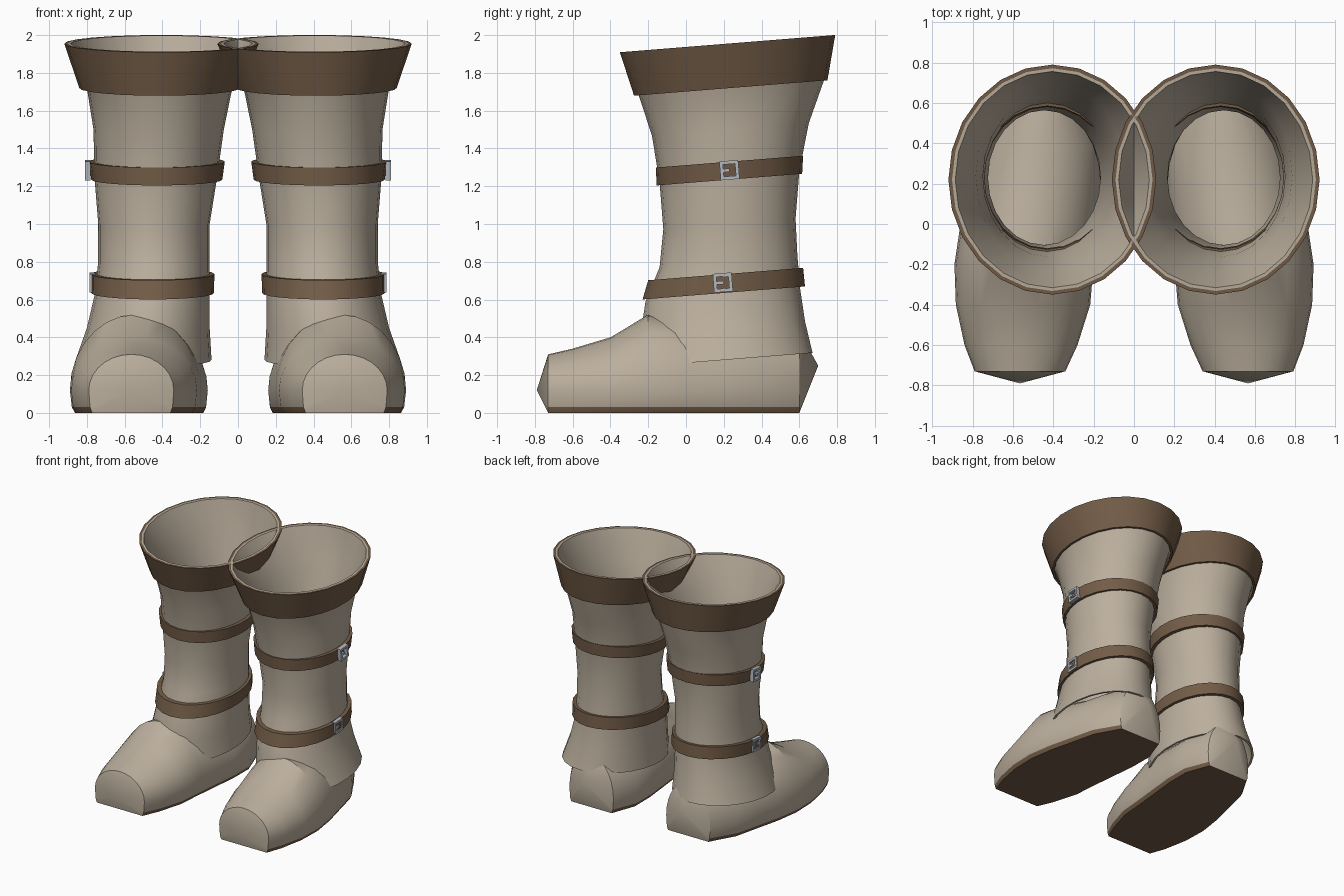
import bpy, bmesh
from math import sin, cos, pi, tau, radians, atan
from mathutils import Matrix, Vector

cube = bpy.data.objects.get("Cube")
if cube:
    bpy.data.objects.remove(cube, do_unlink=True)

SEGMENTS = 24
SLOPE = 0.08      # every ring of the leg rises slightly towards the back
WALL = 0.016


def make_material(name, rgb, metallic=0.0):
    mat = bpy.data.materials.new(name)
    mat.use_nodes = True
    color = (*rgb, 1.0)
    mat.diffuse_color = color
    bsdf = mat.node_tree.nodes["Principled BSDF"]
    bsdf.inputs["Base Color"].default_value = color
    bsdf.inputs["Roughness"].default_value = 0.8
    return mat


BEIGE = make_material("beige_leather", (0.50, 0.43, 0.34))
BROWN = make_material("brown_leather", (0.17, 0.107, 0.063))
SILVER = make_material("silver_metal", (0.45, 0.48, 0.52))


def finish(name, bm, materials, side, angle=40):
    """Mirror to the wanted side, fix normals and create the object."""
    for v in bm.verts:
        v.co.x *= side
    bmesh.ops.recalc_face_normals(bm, faces=bm.faces)
    mesh = bpy.data.meshes.new(name)
    bm.to_mesh(mesh)
    bm.free()
    for mat in materials:
        mesh.materials.append(mat)
    obj = bpy.data.objects.new(name, mesh)
    bpy.context.collection.objects.link(obj)
    bpy.ops.object.select_all(action="DESELECT")
    obj.select_set(True)
    bpy.context.view_layer.objects.active = obj
    bpy.ops.object.shade_smooth_by_angle(angle=radians(angle))
    return obj


def bridge(bm, a, b):
    n = len(a)
    for i in range(n):
        j = (i + 1) % n
        bm.faces.new((a[i], a[j], b[j], b[i]))


def tilted_ring(bm, z, cx, cy, rx, ry):
    ring = []
    for i in range(SEGMENTS):
        a = tau * i / SEGMENTS
        dy = ry * sin(a)
        ring.append(bm.verts.new((cx + rx * cos(a), cy + dy, z + SLOPE * dy)))
    return ring


def hollow_band(name, outer, wall, material, side):
    """Closed tube wall: outer rings upwards, then inner rings back down."""
    inner = [(z, cx, cy, rx - wall, ry - wall) for z, cx, cy, rx, ry in reversed(outer)]
    bm = bmesh.new()
    rings = [tilted_ring(bm, *row) for row in outer + inner]
    for k, ring in enumerate(rings):
        bridge(bm, ring, rings[(k + 1) % len(rings)])
    return finish(name, bm, [material], side)


def foot(name, stations, toe, heel, side):
    """Arched sections from toe to heel, closed with a fan at each end."""
    bm = bmesh.new()
    steps = 14
    section = [(-0.92, 0.0), (0.92, 0.0), (0.97, 0.03)]
    rings = []
    for y, cx, w, h in stations:
        ring = [bm.verts.new((cx + w * u, y, z)) for u, z in section]
        for i in range(steps + 1):
            a = pi * i / steps
            ring.append(bm.verts.new((cx + w * cos(a), y, 0.12 + (h - 0.12) * sin(a))))
        ring.append(bm.verts.new((cx - w * 0.97, y, 0.03)))
        rings.append(ring)
    for a, b in zip(rings, rings[1:]):
        bridge(bm, a, b)
    for ring, tip in ((rings[0], toe), (rings[-1], heel)):
        point = bm.verts.new(tip)
        for i in range(len(ring)):
            bm.faces.new((ring[i], ring[(i + 1) % len(ring)], point))
    # brown sole: every face close to the ground
    for f in bm.faces:
        f.material_index = int(all(v.co.z < 0.04 for v in f.verts))
    return finish(name, bm, [BEIGE, BROWN], side, 30)


def buckle(name, center, side):
    """Square frame of four bars with a short prong."""
    size, bar, depth = 0.1, 0.018, 0.03
    half = (size - bar) / 2
    bars = [(0, half, size, bar), (0, -half, size, bar),
            (half, 0, bar, size), (-half, 0, bar, size),
            (-half / 2, 0, half, bar)]
    place = Matrix.Translation(Vector(center)) @ Matrix.Rotation(atan(SLOPE), 4, "X")
    bm = bmesh.new()
    for y, z, sy, sz in bars:
        local = Matrix.Translation((0, y, z)) @ Matrix.Diagonal((depth, sy, sz, 1))
        bmesh.ops.create_cube(bm, size=1, matrix=place @ local)
    return finish(name, bm, [SILVER], side)


# rows: height, centre x, centre y, radius x, radius y
SHAFT = [
    (0.28, 0.50, 0.20, 0.36, 0.47),
    (0.45, 0.475, 0.195, 0.325, 0.435),
    (0.62, 0.455, 0.195, 0.305, 0.41),
    (0.80, 0.445, 0.225, 0.295, 0.365),
    (1.00, 0.445, 0.23, 0.295, 0.35),
    (1.25, 0.435, 0.23, 0.325, 0.37),
    (1.50, 0.42, 0.235, 0.345, 0.415),
    (1.72, 0.415, 0.24, 0.385, 0.49),
    (1.955, 0.405, 0.22, 0.497, 0.552),
]
CUFF = [(1.72, 0.415, 0.237, 0.425, 0.512), (1.955, 0.405, 0.22, 0.515, 0.57)]
LOWER_STRAP = [(0.635, 0.452, 0.20, 0.325, 0.43), (0.735, 0.452, 0.21, 0.327, 0.41)]
UPPER_STRAP = [(1.235, 0.43, 0.23, 0.347, 0.385), (1.33, 0.43, 0.23, 0.36, 0.39)]

# rows: position y, centre x, half width, height
FOOT = [
    (-0.73, 0.565, 0.225, 0.31),
    (-0.60, 0.56, 0.28, 0.34),
    (-0.40, 0.55, 0.333, 0.40),
    (-0.20, 0.545, 0.345, 0.52),
    (0.00, 0.52, 0.34, 0.50),
    (0.20, 0.485, 0.325, 0.46),
    (0.40, 0.46, 0.30, 0.45),
    (0.60, 0.44, 0.20, 0.43),
]

for label, side in (("left", 1), ("right", -1)):
    hollow_band(label + "_shaft", SHAFT, WALL, BEIGE, side)
    hollow_band(label + "_cuff", CUFF, 0.018, BROWN, side)
    hollow_band(label + "_lower_strap", LOWER_STRAP, 0.035, BROWN, side)
    hollow_band(label + "_upper_strap", UPPER_STRAP, 0.035, BROWN, side)
    foot(label + "_foot", FOOT, (0.565, -0.79, 0.12), (0.44, 0.70, 0.25), side)
    buckle(label + "_lower_buckle", (0.77, 0.195, 0.69), side)
    buckle(label + "_upper_buckle", (0.795, 0.23, 1.285), side)
